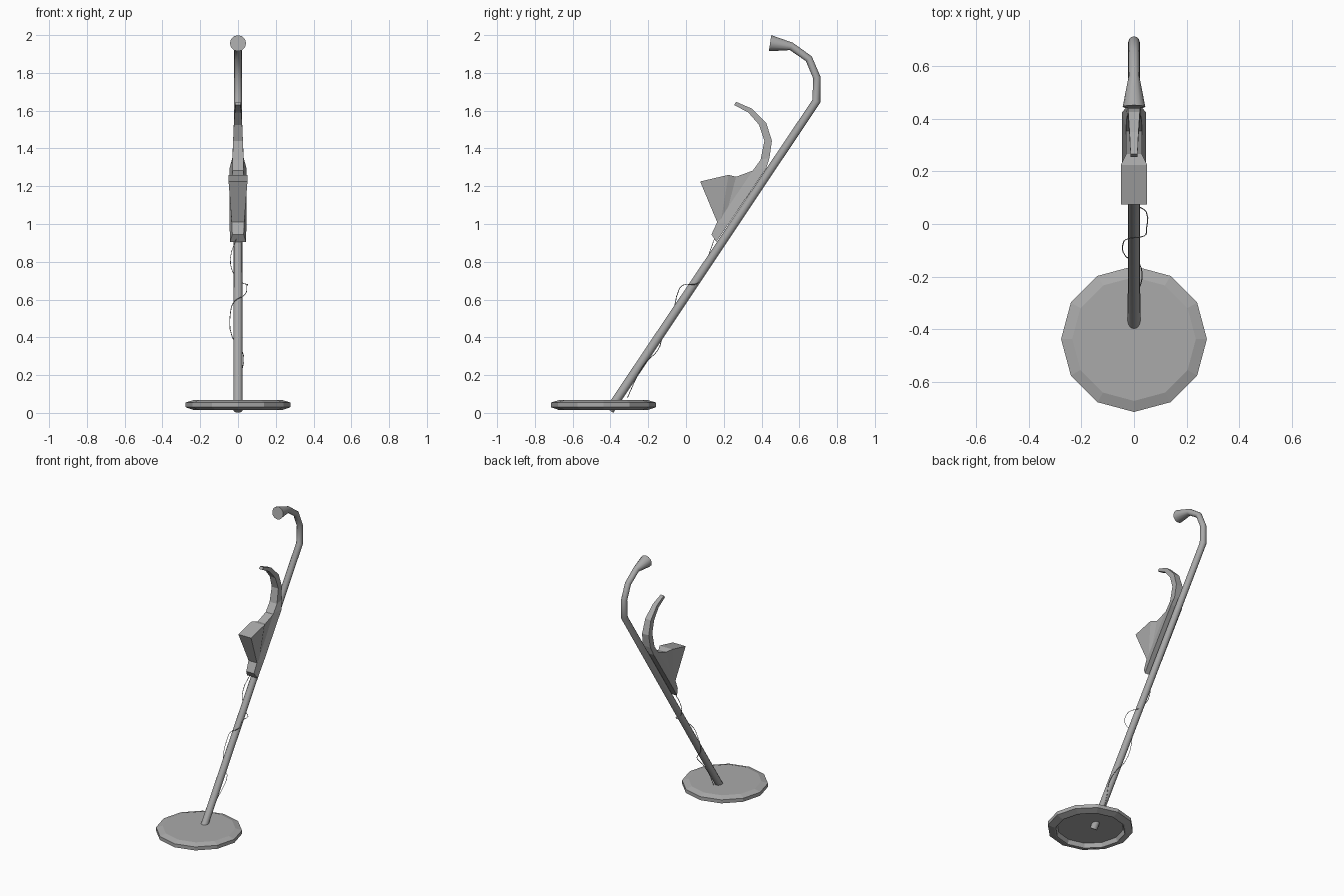
import bpy, bmesh, math
from mathutils import Vector

old = bpy.data.objects.get("Cube")
if old:
    bpy.data.objects.remove(old, do_unlink=True)

grey = bpy.data.materials.new("plain grey")
grey.use_nodes = True
GREY = (0.4, 0.4, 0.4, 1)
grey.diffuse_color = GREY
grey.node_tree.nodes["Principled BSDF"].inputs["Base Color"].default_value = GREY


def loft(name, rings, smooth=False):
    """Bridge equal-sized rings of points and cap both ends."""
    bm = bmesh.new()
    loops = [[bm.verts.new(p) for p in ring] for ring in rings]
    for a, b in zip(loops, loops[1:]):
        for i in range(len(a)):
            j = (i + 1) % len(a)
            bm.faces.new((a[i], a[j], b[j], b[i]))
    bm.faces.new(loops[0])
    bm.faces.new(loops[-1])
    bmesh.ops.recalc_face_normals(bm, faces=bm.faces)
    mesh = bpy.data.meshes.new(name)
    bm.to_mesh(mesh)
    bm.free()
    mesh.materials.append(grey)
    obj = bpy.data.objects.new(name, mesh)
    bpy.context.collection.objects.link(obj)
    if smooth:
        bpy.ops.object.select_all(action='DESELECT')
        obj.select_set(True)
        bpy.context.view_layer.objects.active = obj
        bpy.ops.object.shade_smooth_by_angle(angle=math.radians(35))
    return obj


def circle(center, u, v, r, sides=12):
    steps = [math.tau * i / sides for i in range(sides)]
    return [center + r * (math.cos(a) * u + math.sin(a) * v) for a in steps]


def tube(name, path):
    """Round tube in the x = 0 plane through (y, z, radius) points."""
    pts = [Vector((0, y, z)) for y, z, r in path]
    rings = []
    for i, p in enumerate(pts):
        before = (p - pts[i - 1]).normalized() if i else Vector()
        after = (pts[i + 1] - p).normalized() if i + 1 < len(pts) else Vector()
        across = Vector((1, 0, 0))
        rings.append(circle(p, across, (before + after).normalized().cross(across), path[i][2]))
    return loft(name, rings, smooth=True)


def slab(name, pairs):
    """Loft of four-sided sections, each from two (y, z, half width) edges."""
    return loft(name, [[(-a[2], a[0], a[1]), (a[2], a[0], a[1]),
                        (b[2], b[0], b[1]), (-b[2], b[0], b[1])] for a, b in pairs])


# Weighted base, hollow underneath
X, Y = Vector((1, 0, 0)), Vector((0, 1, 0))
base_profile = [(0.215, 0.045), (0.225, 0.015), (0.235, 0.015),
                (0.277, 0.03), (0.277, 0.055), (0.235, 0.068)]
loft("base", [circle(Vector((0, -0.437, z)), X, Y, r) for r, z in base_profile])

# Leaning pole with its bent, flared top
tube("pole", [(-0.405, 0.014, 0.024), (0.69, 1.65, 0.022), (0.693, 1.775, 0.02),
              (0.65, 1.875, 0.02), (0.558, 1.94, 0.021), (0.445, 1.957, 0.043)])

# Back plate running up into the curved cradle prong
slab("cradle", [
    ((0.135, 0.945, 0.03), (0.16, 0.905, 0.042)),
    ((0.165, 1.01, 0.033), (0.228, 1.005, 0.045)),
    ((0.355, 1.285, 0.03), (0.425, 1.295, 0.045)),
    ((0.395, 1.34, 0.029), (0.442, 1.35, 0.03)),
    ((0.415, 1.44, 0.026), (0.455, 1.44, 0.026)),
    ((0.387, 1.525, 0.022), (0.425, 1.535, 0.022)),
    ((0.33, 1.59, 0.017), (0.35, 1.61, 0.017)),
    ((0.255, 1.63, 0.013), (0.265, 1.647, 0.013))])

# Wedge-shaped block in front of the plate
slab("front_block", [
    ((0.165, 1.01, 0.033), (0.075, 1.225, 0.05)),
    ((0.185, 1.015, 0.034), (0.225, 1.26, 0.05)),
    ((0.205, 1.02, 0.034), (0.265, 1.25, 0.03)),
    ((0.22, 1.02, 0.034), (0.36, 1.285, 0.03))])

# Thin cord winding down the pole
cord_path = [(-0.01, 0.15, 0.92), (-0.04, 0.115, 0.82), (-0.025, 0.09, 0.74),
             (0.02, 0.065, 0.69), (0.047, 0.045, 0.68), (0.047, -0.02, 0.675),
             (0.04, -0.045, 0.63), (-0.02, -0.055, 0.59), (-0.04, -0.07, 0.53),
             (-0.03, -0.125, 0.4), (0.02, -0.15, 0.33), (0.03, -0.21, 0.27),
             (0.01, -0.26, 0.19), (0.0, -0.31, 0.08)]
curve = bpy.data.curves.new("cord", 'CURVE')
curve.dimensions = '3D'
curve.bevel_depth = 0.002
curve.bevel_resolution = 0
curve.resolution_u = 3
spline = curve.splines.new('BEZIER')
spline.bezier_points.add(len(cord_path) - 1)
for point, co in zip(spline.bezier_points, cord_path):
    point.co = co
    point.handle_left_type = point.handle_right_type = 'AUTO'
curve.materials.append(grey)
bpy.context.collection.objects.link(bpy.data.objects.new("cord", curve))
